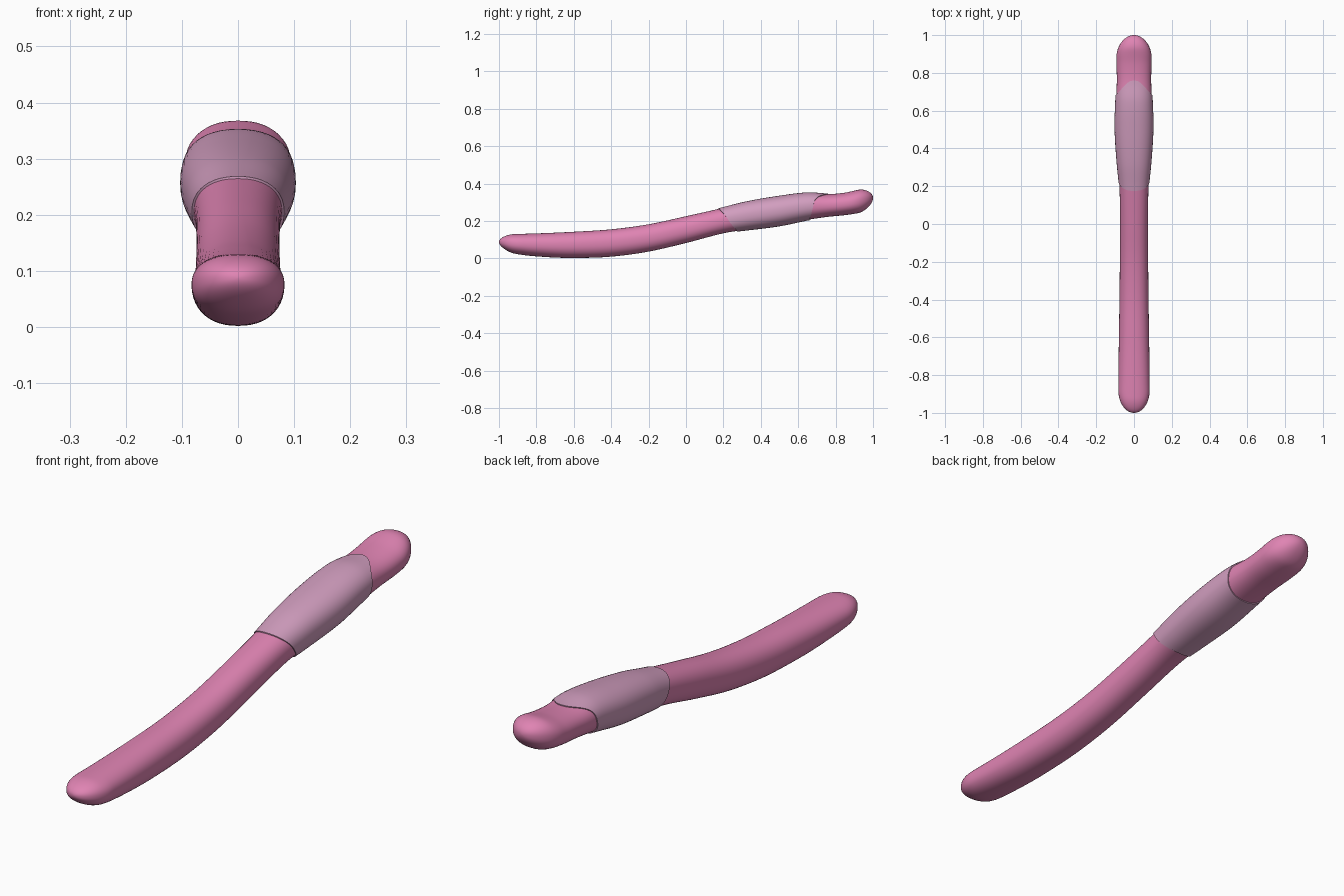
import bpy, bmesh, math

if "Cube" in bpy.data.objects:
    bpy.data.objects.remove(bpy.data.objects["Cube"])

# side and top profile stations: y, top z, bottom z, half width (end rounding added later)
STATIONS = [
    (-1.00, .126, .048, .083), (-0.90, .130, .022, .083), (-0.75, .135, .007, .082),
    (-0.60, .142, .002, .080), (-0.40, .155, .009, .077), (-0.20, .182, .036, .075),
    (0.00, .225, .082, .074), (0.20, .270, .134, .077), (0.32, .298, .153, .086),
    (0.50, .328, .178, .096), (0.65, .347, .206, .095), (0.76, .343, .222, .091),
    (0.85, .351, .231, .093), (0.93, .368, .244, .093), (1.00, .376, .268, .090),
]
SIDES = 48


def profile(y):
    """Smoothly interpolated (top, bottom, half width) at y."""
    n = len(STATIONS)
    i = 0
    while i < n - 2 and y > STATIONS[i + 1][0]:
        i += 1
    a, b = STATIONS[i], STATIONS[i + 1]
    p, q = STATIONS[max(i - 1, 0)], STATIONS[min(i + 2, n - 1)]
    h = b[0] - a[0]
    t = (y - a[0]) / h
    out = []
    for k in (1, 2, 3):
        m0 = (b[k] - p[k]) / (b[0] - p[0]) * h
        m1 = (q[k] - a[k]) / (q[0] - a[0]) * h
        out.append((2*t**3 - 3*t*t + 1) * a[k] + (t**3 - 2*t*t + t) * m0
                   + (3*t*t - 2*t**3) * b[k] + (t**3 - t*t) * m1)
    return out


def rounding(y, r):
    d = max(1 - abs(y), 0)
    return 1 if d >= r else math.sqrt(max(1 - ((r - d) / r) ** 2, 0))


def surface(y, angle, offset=0.0):
    """Point on the body skin; angle 0 is +x, 90 degrees is the top."""
    top, bottom, w = profile(y)
    c, s = math.cos(angle), math.sin(angle)
    power = 2 / 2.25
    h = (top - bottom) / 2 * rounding(y, .08) + offset
    w = w * rounding(y, .12) + offset
    x = w * math.copysign(abs(c) ** power, c)
    z = (top + bottom) / 2 + h * math.copysign(abs(s) ** power, s)
    return x, y, z


def loft(name, rings, color):
    bm = bmesh.new()
    loops = [[bm.verts.new(p) for p in ring] for ring in rings]
    for a, b in zip(loops, loops[1:]):
        for i in range(SIDES):
            j = (i + 1) % SIDES
            bm.faces.new((a[i], a[j], b[j], b[i]))
    bm.faces.new(loops[0])
    bm.faces.new(loops[-1][::-1])
    bmesh.ops.recalc_face_normals(bm, faces=bm.faces)
    mesh = bpy.data.meshes.new(name)
    bm.to_mesh(mesh)
    bm.free()
    obj = bpy.data.objects.new(name, mesh)
    bpy.context.collection.objects.link(obj)
    mat = bpy.data.materials.new(name + "_color")
    mat.diffuse_color = color
    mat.use_nodes = True
    mat.node_tree.nodes["Principled BSDF"].inputs["Base Color"].default_value = mat.diffuse_color
    mesh.materials.append(mat)
    bpy.ops.object.select_all(action='DESELECT')
    obj.select_set(True)
    bpy.context.view_layer.objects.active = obj
    bpy.ops.object.shade_smooth_by_angle(angle=math.radians(40))
    return obj


angles = [2 * math.pi * i / SIDES for i in range(SIDES)]

# long curved body with rounded ends
N = 110
body_rings = []
for i in range(N + 1):
    y = -math.cos(math.pi * i / N) * 0.99999
    body_rings.append([surface(y, a) for a in angles])
loft("body", body_rings, (.74, .23, .45, 1))


# thin grip sleeve: slanted front edge, tongue-shaped rear edge on top
def sleeve_y(t, a):
    s = math.sin(a)
    front = .225 - .05 * s
    rear = .68 + .02 * s + (.06 * s ** 4 if s > 0 else 0)
    return front + (rear - front) * t


M = 36
steps = [(0, -.006)] + [(i / M, .004 + .003 * math.sin(math.pi * i / M)) for i in range(M + 1)] + [(1, -.006)]
sleeve_rings = [[surface(sleeve_y(t, a), a, off) for a in angles] for t, off in steps]
sleeve = loft("grip_sleeve", sleeve_rings, (.64, .34, .52, 1))
